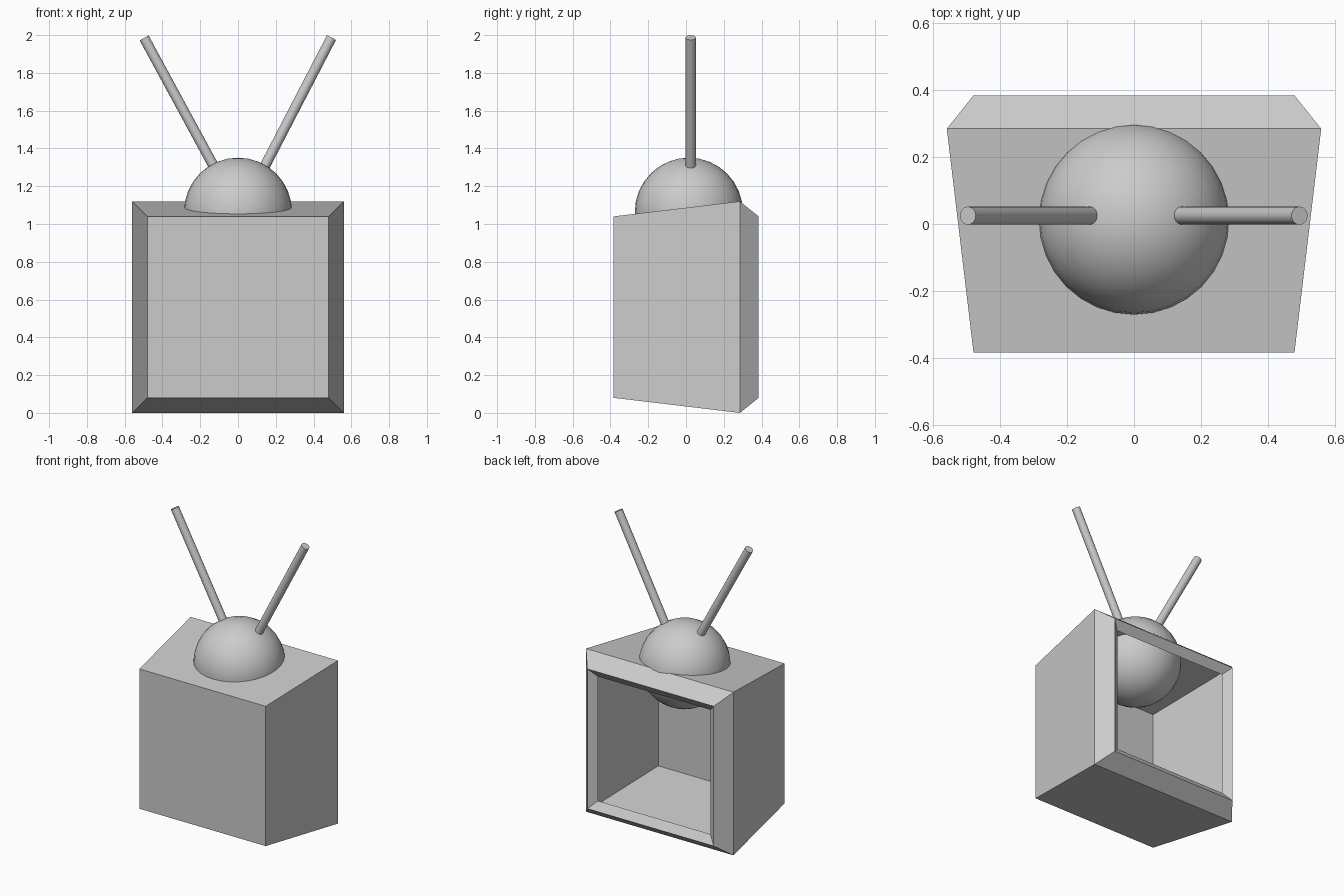
import bpy, bmesh
from mathutils import Vector

if "Cube" in bpy.data.objects:
    bpy.data.objects.remove(bpy.data.objects["Cube"])


def rod(name, start, end, radius):
    a, b = Vector(start), Vector(end)
    bpy.ops.mesh.primitive_cylinder_add(vertices=24, radius=radius, depth=(b - a).length,
                                        location=(a + b) / 2)
    ob = bpy.context.object
    ob.name = name
    ob.rotation_euler = (b - a).to_track_quat('Z', 'Y').to_euler()
    bpy.ops.object.shade_smooth_by_angle()


# cabinet: thin square shell, closed at the front, flared, with an inward lip at the back
MID_Z = 0.56
profile = [(-0.385, 0.48), (0.285, 0.56), (0.385, 0.48), (0.346, 0.427)]  # (y, half size)
corners = [(-1, -1), (1, -1), (1, 1), (-1, 1)]
bm = bmesh.new()
rings = [[bm.verts.new((sx * h, y, MID_Z + sz * h)) for sx, sz in corners] for y, h in profile]
bm.faces.new(rings[0])
for r0, r1 in zip(rings, rings[1:]):
    for i in range(4):
        j = (i + 1) % 4
        bm.faces.new((r0[j], r0[i], r1[i], r1[j]))
mesh = bpy.data.meshes.new("cabinet")
bm.to_mesh(mesh)
bm.free()
bpy.context.collection.objects.link(bpy.data.objects.new("cabinet", mesh))

# antenna base: full ball sunk through the top of the cabinet
bpy.ops.mesh.primitive_uv_sphere_add(segments=32, ring_count=16, radius=0.286,
                                     location=(0, 0.015, 1.065))
bpy.context.object.name = "antenna_base"
bpy.ops.object.shade_smooth()

# antennas
rod("antenna_left", (-0.071, 0.025, 1.2), (-0.497, 0.025, 1.985), 0.027)
rod("antenna_right", (0.087, 0.025, 1.2), (0.495, 0.025, 1.987), 0.027)
